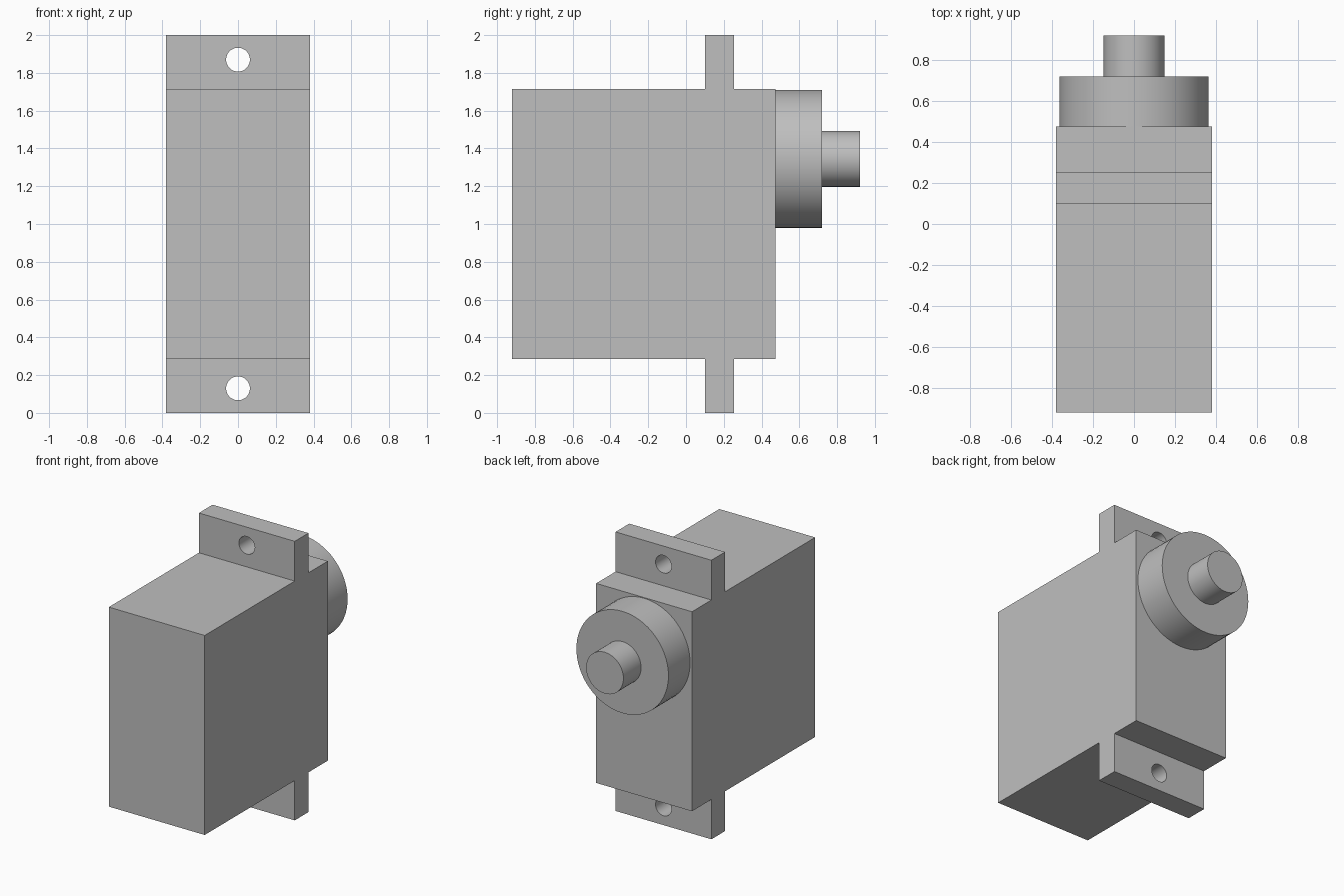
import bpy
import bmesh
from math import pi, radians

default = bpy.data.objects.get("Cube")
if default:
    bpy.data.objects.remove(default, do_unlink=True)

grey = bpy.data.materials.new("plain grey")
grey.use_nodes = True
colour = (0.52, 0.52, 0.52, 1)
grey.diffuse_color = colour
grey.node_tree.nodes["Principled BSDF"].inputs["Base Color"].default_value = colour


def finish(obj):
    bpy.ops.object.select_all(action="DESELECT")
    obj.select_set(True)
    bpy.context.view_layer.objects.active = obj
    bpy.ops.object.shade_smooth_by_angle(angle=radians(30))


def cylinder_y(name, radius, y0, y1, z):
    """Cylinder lying along y."""
    bpy.ops.mesh.primitive_cylinder_add(
        vertices=64, radius=radius, depth=y1 - y0,
        location=(0, (y0 + y1) / 2, z), rotation=(pi / 2, 0, 0))
    obj = bpy.context.object
    obj.name = name
    obj.data.materials.append(grey)
    return obj


# Housing with mounting lugs: upper half of the side profile, mirrored about mid height
half_width, mid, lug_z = 0.38, 1.0, 0.87
upper = [(-0.92, 0.715), (0.1, 0.715), (0.1, 1.0),
         (0.255, 1.0), (0.255, 0.715), (0.475, 0.715)]
profile = upper + [(y, -z) for y, z in reversed(upper)]

bm = bmesh.new()
side = bm.faces.new([bm.verts.new((-half_width, y, mid + z)) for y, z in profile])
grown = bmesh.ops.extrude_face_region(bm, geom=[side], use_keep_orig=True)
moved = [v for v in grown["geom"] if isinstance(v, bmesh.types.BMVert)]
bmesh.ops.translate(bm, verts=moved, vec=(2 * half_width, 0, 0))
bmesh.ops.recalc_face_normals(bm, faces=bm.faces)
mesh = bpy.data.meshes.new("housing")
bm.to_mesh(mesh)
bm.free()
mesh.materials.append(grey)
housing = bpy.data.objects.new("housing", mesh)
bpy.context.collection.objects.link(housing)

# Screw holes through the lugs
for sign in (-1, 1):
    cutter = cylinder_y("hole_cutter", 0.063, 0.05, 0.3, mid + sign * lug_z)
    cutter.hide_render = True
    cut = housing.modifiers.new("screw_hole", "BOOLEAN")
    cut.operation = "DIFFERENCE"
    cut.solver = "EXACT"
    cut.object = cutter
    bpy.context.view_layer.objects.active = housing
    bpy.ops.object.modifier_apply(modifier=cut.name)
    bpy.data.objects.remove(cutter, do_unlink=True)
finish(housing)

# Round gear cover and output shaft on the back
axis_z = 1.345
finish(cylinder_y("gear_cover", 0.365, 0.475, 0.72, axis_z))
finish(cylinder_y("output_shaft", 0.148, 0.72, 0.92, axis_z))
